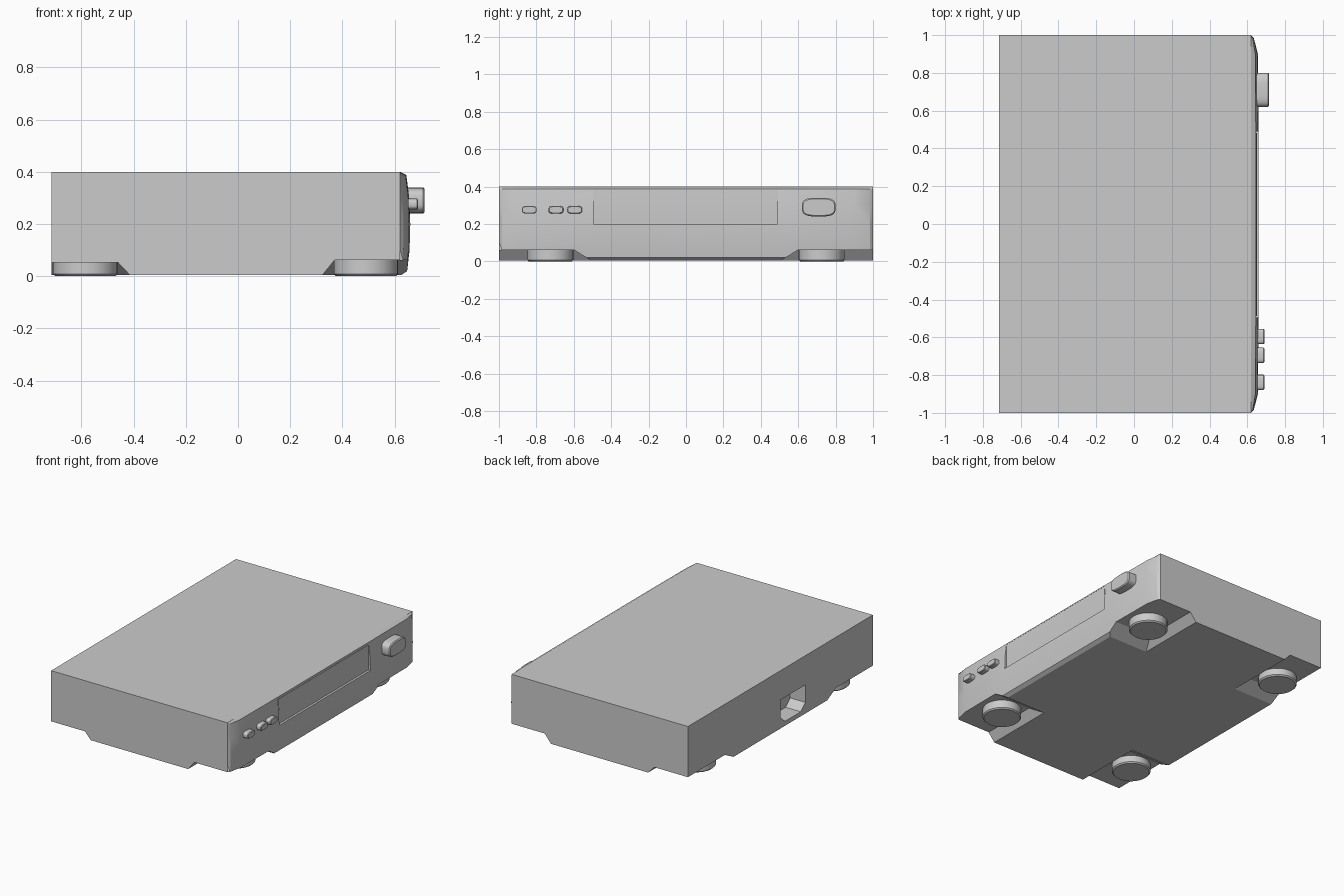
import bpy, bmesh, math

if "Cube" in bpy.data.objects:
    bpy.data.objects.remove(bpy.data.objects["Cube"])


def finish(name, bm, smooth=30):
    bmesh.ops.recalc_face_normals(bm, faces=bm.faces)
    me = bpy.data.meshes.new(name)
    bm.to_mesh(me)
    bm.free()
    ob = bpy.data.objects.new(name, me)
    bpy.context.collection.objects.link(ob)
    bpy.ops.object.select_all(action='DESELECT')
    ob.select_set(True)
    bpy.context.view_layer.objects.active = ob
    if smooth:
        bpy.ops.object.shade_smooth_by_angle(angle=math.radians(smooth))
    return ob


def loft(name, rings, smooth=30):
    """Closed solid through rings with equal point counts."""
    bm = bmesh.new()
    vs = [[bm.verts.new(p) for p in r] for r in rings]
    n = len(vs[0])
    for a, b in zip(vs, vs[1:]):
        for i in range(n):
            bm.faces.new((a[i], a[(i + 1) % n], b[(i + 1) % n], b[i]))
    bm.faces.new(vs[0])
    bm.faces.new(vs[-1])
    return finish(name, bm, smooth)


def cut(target, cutter):
    bpy.context.view_layer.objects.active = target
    m = target.modifiers.new("cut", 'BOOLEAN')
    m.operation = 'DIFFERENCE'
    m.solver = 'EXACT'
    m.object = cutter
    bpy.ops.object.modifier_apply(modifier=m.name)
    bpy.data.objects.remove(cutter)


def rect(x0, x1, y0, y1, z):
    return [(x0, y0, z), (x1, y0, z), (x1, y1, z), (x0, y1, z)]


# Casing: gently bulged front panel with softened ends
BACK, FRONT, BULGE = -0.715, 0.62, 0.04
bulge_z = [(0.40, 0.0), (0.388, 0.62), (0.30, 0.9), (0.20, 1.0),
           (0.10, 0.93), (0.02, 0.7), (0.004, 0.1)]
bulge_y = [(1.0, 0.0), (0.985, 0.35), (0.90, 0.9), (0.5, 1.0)]
stations = [(-y, b) for y, b in bulge_y] + bulge_y[::-1]
rings = []
for y, b in stations:
    ring = [(BACK, y, 0.004), (BACK, y, 0.40)]
    ring += [(FRONT + BULGE * a * b, y, z) for z, a in bulge_z]
    rings.append(ring)
casing = loft("casing", rings, 0)

# Sloped foot notches in the four bottom corners
for sy in (-1, 1):
    for edge, far, h, s in ((0.37, 0.9, 0.062, -1), (-0.46, -0.9, 0.053, 1)):
        low = rect(edge + s * 0.1, far, sy * 0.4, sy * 1.2, -h)
        top = rect(edge, far, sy * 0.6, sy * 1.2, h)
        cut(casing, loft("notch_cutter", [low, top], 0))

# Display window recess
zr = [(0.645, 0.20), (0.645, 0.38), (0.8, 0.38), (0.8, 0.20)]
cut(casing, loft("window_cutter", [[(x, y, z) for x, z in zr] for y in (-0.495, 0.49)], 0))

# Power socket in the rear
sock = [(0.0, 0.08), (0.0, 0.20), (-0.27, 0.20), (-0.27, 0.08), (-0.22, 0.035), (-0.05, 0.035)]
cut(casing, loft("socket_cutter", [[(x, y, z) for y, z in sock] for x in (-0.8, -0.60)], 0))
bpy.ops.object.select_all(action='DESELECT')
casing.select_set(True)
bpy.context.view_layer.objects.active = casing
bpy.ops.object.shade_smooth_by_angle(angle=math.radians(25))


# Display glass with a thin gap around it
glass = [(0.64, 0.207), (0.649, 0.207), (0.651, 0.29), (0.647, 0.373), (0.64, 0.373)]
loft("display_window", [[(x, y, z) for x, z in glass] for y in (-0.487, 0.482)])


# Front controls: pill-like pads with a bevelled rim
def pad(name, y, z, w, h, x1, bevel, power):
    def ring(x, inset):
        pts = []
        for i in range(32):
            t = math.tau * i / 32
            c, s = math.cos(t), math.sin(t)
            pts.append((x, y + (w / 2 - inset) * math.copysign(abs(c) ** power, c),
                        z + (h / 2 - inset) * math.copysign(abs(s) ** power, s)))
        return pts
    return loft(name, [ring(0.62, 0), ring(x1 - bevel, 0), ring(x1, bevel)])


for i, y in enumerate((-0.838, -0.695, -0.595)):
    pad(f"button_{i + 1}", y, 0.276, 0.08, 0.042, 0.69, 0.004, 0.6)
pad("volume_knob", 0.71, 0.29, 0.18, 0.10, 0.715, 0.006, 0.6)


# Round feet
for end, x in (("front", 0.49), ("rear", -0.585)):
    for side, y in (("left", -0.725), ("right", 0.725)):
        rings = [[(x + r * math.cos(math.tau * i / 32), y + r * math.sin(math.tau * i / 32), z)
                  for i in range(32)]
                 for r, z in ((0.115, 0.0), (0.123, 0.008), (0.123, 0.07))]
        loft(f"foot_{end}_{side}", rings)
